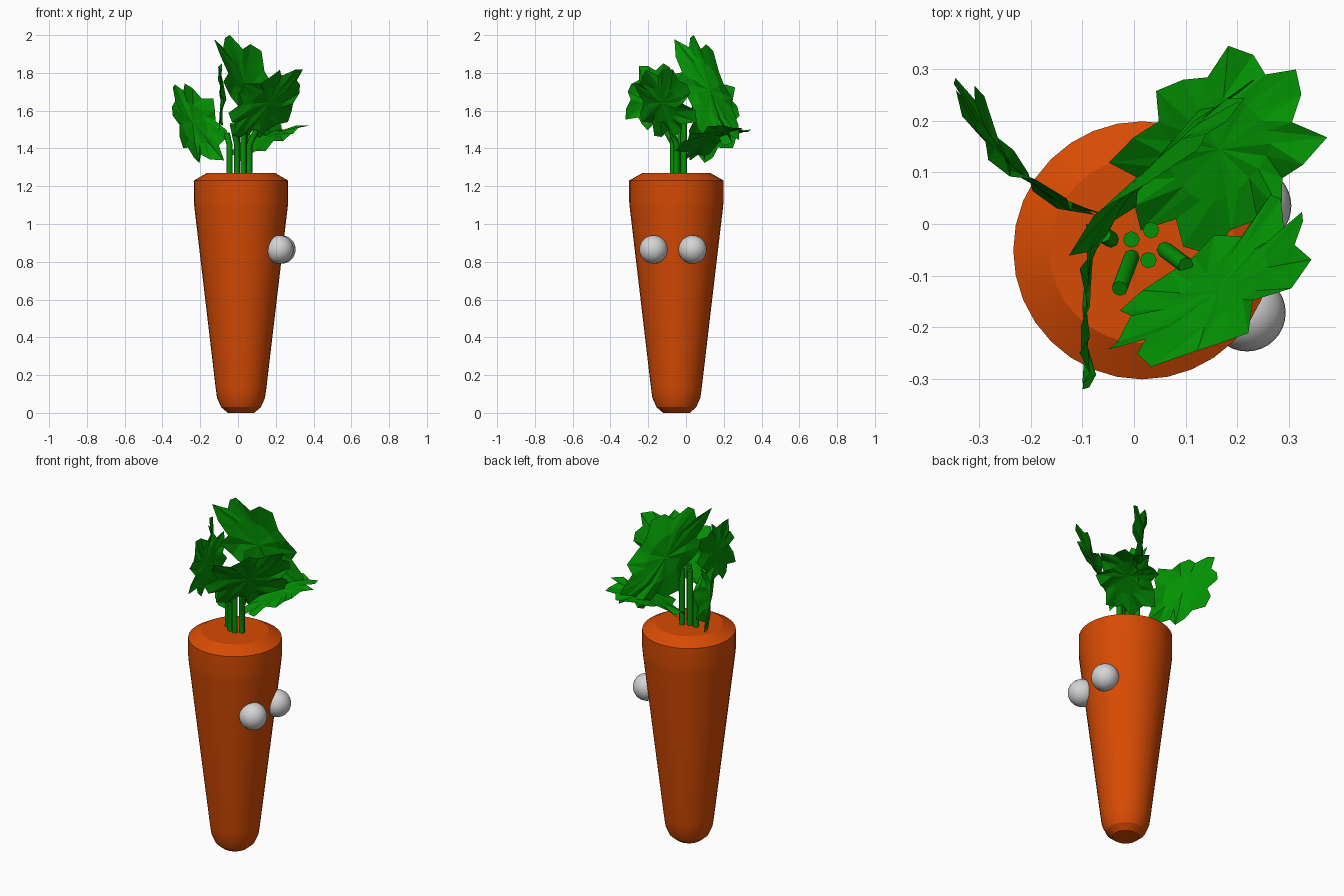
import bpy, bmesh, math, random
from mathutils import Vector

random.seed(7)
if "Cube" in bpy.data.objects:
    bpy.data.objects.remove(bpy.data.objects["Cube"])


def material(name, color):
    m = bpy.data.materials.new(name)
    m.use_nodes = True
    m.diffuse_color = (*color, 1)
    m.node_tree.nodes["Principled BSDF"].inputs["Base Color"].default_value = (*color, 1)
    return m


orange = material("carrot orange", (0.68, 0.070, 0.001))
green = material("leaf green", (0.001, 0.29, 0.001))
white = material("eye white", (0.66, 0.66, 0.66))


def finish(name, bm, mat, smooth_angle=None):
    mesh = bpy.data.meshes.new(name)
    bm.to_mesh(mesh)
    bm.free()
    mesh.materials.append(mat)
    obj = bpy.data.objects.new(name, mesh)
    bpy.context.collection.objects.link(obj)
    if smooth_angle:
        bpy.ops.object.select_all(action='DESELECT')
        obj.select_set(True)
        bpy.context.view_layer.objects.active = obj
        bpy.ops.object.shade_smooth_by_angle(angle=math.radians(smooth_angle))


# Root body: a turned profile of (radius, height)
def lathe(name, profile, center, mat, sides=32):
    bm = bmesh.new()
    rings = []
    for r, z in profile:
        rings.append([bm.verts.new((center[0] + r * math.cos(math.tau * i / sides),
                                    center[1] + r * math.sin(math.tau * i / sides), z))
                      for i in range(sides)])
    for a, b in zip(rings, rings[1:]):
        for i in range(sides):
            j = (i + 1) % sides
            bm.faces.new((a[i], a[j], b[j], b[i]))
    bm.faces.new(rings[0][::-1])
    bm.faces.new(rings[-1])
    finish(name, bm, mat, 25)


lathe("carrot_body", [(0.07, 0), (0.105, 0.03), (0.127, 0.08), (0.134, 0.13),
                      (0.246, 1.08), (0.25, 1.12), (0.25, 1.23), (0.18, 1.27)],
      (0.016, -0.051), orange)

# Eyes
for name, x, y in (("right_eye", 0.219, -0.172), ("left_eye", 0.23, 0.035)):
    bm = bmesh.new()
    bmesh.ops.create_uvsphere(bm, u_segments=32, v_segments=16, radius=0.075)
    bmesh.ops.translate(bm, verts=bm.verts, vec=(x, y, 0.865))
    finish(name, bm, white, 40)


# Stems: round tubes, some leaning outwards above the crown
def stem(name, base, tip):
    curve = bpy.data.curves.new(name, 'CURVE')
    curve.dimensions = '3D'
    curve.bevel_depth = 0.016
    curve.bevel_resolution = 2
    curve.use_fill_caps = True
    spline = curve.splines.new('POLY')
    spline.points.add(2)
    for p, co in zip(spline.points, ((*base, 1.26), (*base, 1.42), tip)):
        p.co = (*co, 1)
    curve.materials.append(green)
    bpy.context.collection.objects.link(bpy.data.objects.new(name, curve))


stems = [
    ((-0.045, -0.03), (-0.06, -0.02, 1.48)),
    ((-0.005, -0.03), (-0.005, -0.03, 1.59)),
    ((0.033, -0.012), (0.033, -0.012, 1.60)),
    ((0.028, -0.07), (0.028, -0.07, 1.60)),
    ((-0.005, -0.065), (-0.028, -0.125, 1.53)),
    ((0.06, -0.05), (0.10, -0.08, 1.50)),
]
for i, (base, tip) in enumerate(stems):
    stem(f"stem_{i + 1}", base, tip)


# Leaves: a bowed sheet with half axes u and v and a lobed, toothed outline
def leaf(name, center, u, v, bow, points=24):
    center, u, v, bow = Vector(center), Vector(u), Vector(v), Vector(bow)
    normal = u.cross(v).normalized()
    bm = bmesh.new()

    def place(a, b, wobble):
        p = center + u * a + v * b + bow * (0.5 - a * a)
        p += normal * random.uniform(-wobble, wobble)
        p.z = min(p.z, 2.0)
        return bm.verts.new(p)

    middle = place(0, 0, 0)
    inner, outer = [], []
    for k in range(points):
        angle = math.tau * k / points
        c, s = math.cos(angle), math.sin(angle)
        full = (abs(c) ** 2.8 + abs(s) ** 2.8) ** (-1 / 2.8)
        tooth = (1.05, 0.94, 0.80)[k % 3] * random.uniform(0.93, 1.04)
        inner.append(place(c * full * 0.5, s * full * 0.5, 0.006))
        outer.append(place(c * full * tooth, s * full * tooth, 0.018))
    for k in range(points):
        j = (k + 1) % points
        bm.faces.new((middle, inner[k], inner[j]))
        bm.faces.new((inner[k], outer[k], outer[j]))
        bm.faces.new((inner[k], outer[j], inner[j]))
    finish(name, bm, green)


leaf("right_side_leaf", (-0.22, 0.135, 1.535), (-0.135, 0.14, 0.04), (-0.03, 0.02, 0.205),
     (-0.04, -0.04, 0))
leaf("back_left_leaf", (0.165, 0.145, 1.445), (0.14, 0.145, 0.08), (0.115, -0.115, 0.01),
     (0, 0, 0.04))
leaf("front_left_leaf", (0.155, -0.12, 1.64), (0.185, 0.13, 0.05), (0.05, -0.07, 0.17),
     (0.015, -0.02, 0))
leaf("front_right_leaf", (-0.085, -0.16, 1.68), (-0.005, -0.15, 0.02), (0, 0.04, 0.17),
     (-0.015, 0, 0))
leaf("tall_back_leaf", (0.06, 0.11, 1.71), (0.14, 0.14, -0.04), (-0.08, -0.08, 0.29),
     (-0.03, 0.03, 0))
